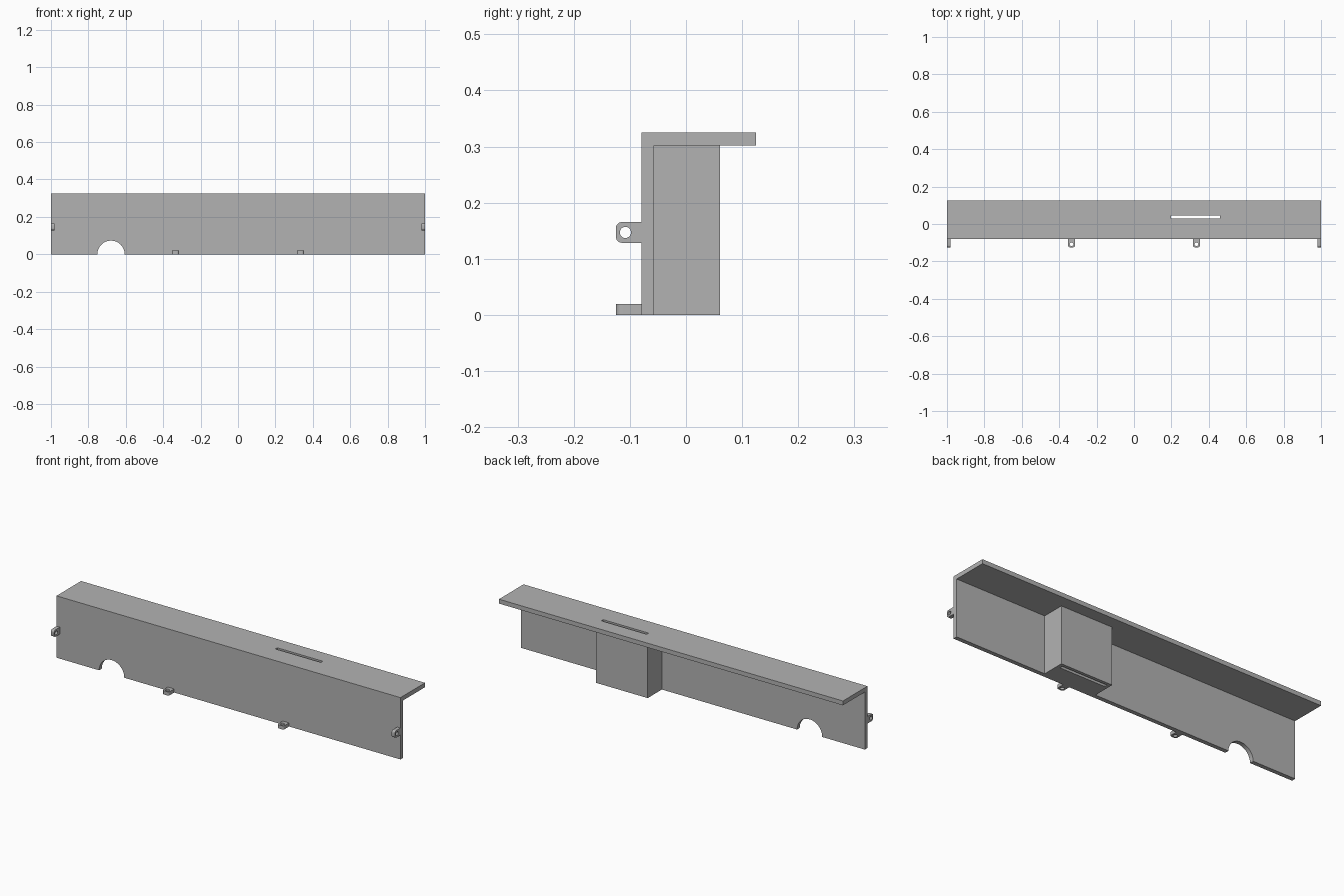
import bpy, bmesh, math
from mathutils import Vector

if "Cube" in bpy.data.objects:
    bpy.data.objects.remove(bpy.data.objects["Cube"], do_unlink=True)

grey = bpy.data.materials.new("plain grey")
grey.use_nodes = True
colour = (0.45, 0.45, 0.45, 1)
grey.diffuse_color = colour
grey.node_tree.nodes["Principled BSDF"].inputs["Base Color"].default_value = colour


def prism(name, points, offset):
    """Extrude a closed flat outline along an offset vector."""
    bm = bmesh.new()
    face = bm.faces.new([bm.verts.new(p) for p in points])
    out = bmesh.ops.extrude_face_region(bm, geom=[face])
    moved = [g for g in out["geom"] if isinstance(g, bmesh.types.BMVert)]
    bmesh.ops.translate(bm, verts=moved, vec=Vector(offset))
    bmesh.ops.recalc_face_normals(bm, faces=bm.faces)
    mesh = bpy.data.meshes.new(name)
    bm.to_mesh(mesh)
    bm.free()
    mesh.materials.append(grey)
    obj = bpy.data.objects.new(name, mesh)
    bpy.context.collection.objects.link(obj)
    return obj


def block(name, x0, x1, y0, y1, z0, z1):
    outline = [(x0, y0, z0), (x1, y0, z0), (x1, y1, z0), (x0, y1, z0)]
    return prism(name, outline, (0, 0, z1 - z0))


def arc(cx, cy, r, start, end, n):
    return [(cx + r * math.cos(math.radians(start + (end - start) * i / n)),
             cy + r * math.sin(math.radians(start + (end - start) * i / n)))
            for i in range(n + 1)]


def combine(obj, other, operation):
    """Apply a boolean, then discard the second solid."""
    mod = obj.modifiers.new("boolean", 'BOOLEAN')
    mod.operation, mod.solver, mod.object = operation, 'EXACT', other
    bpy.context.view_layer.objects.active = obj
    bpy.ops.object.modifier_apply(modifier=mod.name)
    bpy.data.objects.remove(other, do_unlink=True)


FRONT, INNER, BACK = -0.079, -0.057, 0.125
UNDER, TOP = 0.302, 0.325

# Angled panel: front wall and top shelf in one profile
profile = [(FRONT, 0), (INNER, 0), (INNER, UNDER), (BACK, UNDER), (BACK, TOP), (FRONT, TOP)]
panel = prism("angled_panel", [(-1, y, z) for y, z in profile], (2, 0, 0))

# Solid block behind the wall, fused to the panel
combine(panel, block("rear_block", 0.18, 0.48, INNER - 0.01, 0.061, 0, UNDER + 0.01), 'UNION')

# Slot running down through the shelf and block
combine(panel, block("slot_cutter", 0.197, 0.461, 0.029, 0.045, -0.1, 0.5), 'DIFFERENCE')

# Round-topped opening in the wall's lower edge
arch = arc(-0.679, 0, 0.073, 0, 180, 32) + [(-0.752, -0.1), (-0.606, -0.1)]
combine(panel, prism("arch_cutter", [(x, -0.2, z) for x, z in arch], (0, 0.3, 0)), 'DIFFERENCE')


def lug(name, place, offset):
    """Round-cornered tab with a hole; place maps (y, across) to 3D."""
    tip, half, r = -0.125, 0.0185, 0.011
    outline = ([(FRONT, -half), (FRONT, half)]
               + arc(tip + r, half - r, r, 90, 180, 6)
               + arc(tip + r, r - half, r, 180, 270, 6))
    obj = prism(name, [place(*p) for p in outline], offset)
    hole = arc(-0.108, 0, 0.01, 0, 360, 24)[:-1]
    v = Vector(offset)
    cutter = prism("hole_cutter", [Vector(place(*p)) - v for p in hole], v * 3)
    combine(obj, cutter, 'DIFFERENCE')
    return obj


# Upright lugs at both ends, flat lugs along the bottom
lugs = []
for side, sign in (("left", 1), ("right", -1)):
    lugs.append(lug(side + "_end_lug", lambda y, a: (sign, y, 0.147 + a), (-sign * 0.019, 0, 0)))
    lugs.append(lug(side + "_bottom_lug", lambda y, a: (sign * 0.334 + a, y, 0), (0, 0, 0.019)))

# Smooth the round surfaces, keep the corners crisp
for obj in [panel] + lugs:
    bpy.ops.object.select_all(action='DESELECT')
    obj.select_set(True)
    bpy.context.view_layer.objects.active = obj
    bpy.ops.object.shade_smooth_by_angle(angle=math.radians(30))
